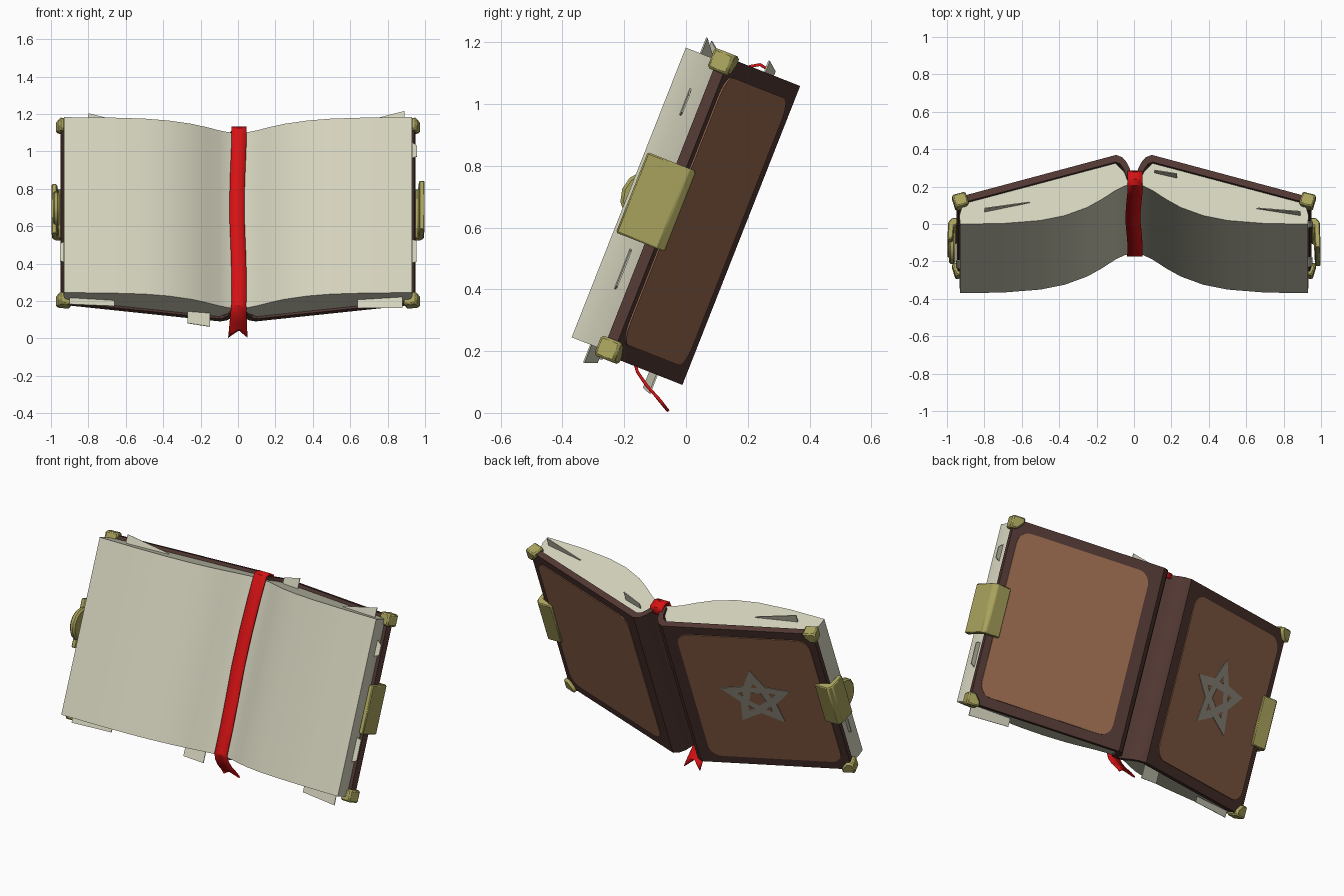
import bpy, bmesh, math
from mathutils import Vector

if "Cube" in bpy.data.objects:
    bpy.data.objects.remove(bpy.data.objects["Cube"])

TILT = math.radians(21.5)
CO, SI = math.cos(TILT), math.sin(TILT)


def material(name, rgb):
    m = bpy.data.materials.new(name)
    m.diffuse_color = (*rgb, 1)
    m.use_nodes = True
    m.node_tree.nodes["Principled BSDF"].inputs["Base Color"].default_value = m.diffuse_color
    return m


PAPER = material("paper", (0.66, 0.65, 0.51))
DARK = material("dark_leather", (0.085, 0.040, 0.033))
TAN = material("tan_leather", (0.32, 0.145, 0.078))
BRASS = material("brass", (0.40, 0.37, 0.11))
RED = material("red_ribbon", (0.68, 0.006, 0.007))
GREY = material("grey_emblem", (0.36, 0.34, 0.27))


def W(x, d, v):
    """Book space (across, depth backwards, up the page) to tilted world space."""
    return Vector((x, d * CO + v * SI, v * CO - d * SI))


def add_mesh(name, verts, faces, mat):
    bm = bmesh.new()
    vs = [bm.verts.new(p) for p in verts]
    for f in faces:
        bm.faces.new([vs[i] for i in f])
    bmesh.ops.recalc_face_normals(bm, faces=bm.faces)
    me = bpy.data.meshes.new(name)
    bm.to_mesh(me)
    bm.free()
    me.materials.append(mat)
    ob = bpy.data.objects.new(name, me)
    bpy.context.collection.objects.link(ob)
    return ob


def solid(name, a, b, mat, bevel=0):
    """Closed solid between two matching rings of points."""
    n = len(a)
    faces = [list(range(n)), list(range(2 * n - 1, n - 1, -1))]
    faces += [[i, (i + 1) % n, n + (i + 1) % n, n + i] for i in range(n)]
    ob = add_mesh(name, a + b, faces, mat)
    if bevel:
        mod = ob.modifiers.new("bevel", 'BEVEL')
        mod.width, mod.segments = bevel, 1
    return ob


def profile(name, s, pts, v0, v1, mat, bevel=0):
    """Cross-section in (x, depth), run along the page height."""
    return solid(name, [W(s * x, d, v0) for x, d in pts],
                 [W(s * x, d, v1) for x, d in pts], mat, bevel)


# Cover board plane: hinge at S, fore edge at E
S, E = Vector((0.095, -0.044)), Vector((0.95, -0.29))
L = (E - S).length
T = (E - S) / L
N = Vector((-T.y, T.x))


def on_cover(name, s, pts, h0, h1, mat, bevel=0):
    """Outline in (distance from hinge, height), raised off the cover's back."""
    def ring(h):
        return [W(s * (S + T * a + N * h).x, (S + T * a + N * h).y, v) for a, v in pts]
    return solid(name, ring(h0), ring(h1), mat, bevel)


def rounded(a0, a1, v0, v1, r):
    out = []
    for k, (a, v) in enumerate([(a1 - r, v1 - r), (a0 + r, v1 - r),
                                (a0 + r, v0 + r), (a1 - r, v0 + r)]):
        for j in range(6):
            t = math.pi / 2 * (k + j / 5)
            out.append((a + r * math.cos(t), v + r * math.sin(t)))
    return out


COVER = [(0, -.172), (.012, -.165), (.022, -.125), (.038, -.088), (.062, -.058), (.095, -.044),
         (.95, -.29), (.94, -.325), (.1, -.085), (.075, -.095), (.055, -.125),
         (.035, -.185), (0, -.195)]
PAGES = [(0, -.198), (.05, -.215), (.1, -.241), (.17, -.29), (.25, -.338), (.37, -.385),
         (.5, -.413), (.7, -.43), (.93, -.434), (.933, -.385), (.915, -.312),
         (.1, -.083), (.055, -.13), (.03, -.19)]

for s, side in ((-1, "left"), (1, "right")):
    # leather cover with folded spine, page block and tan panel
    profile("cover_" + side, s, COVER, 0.08, 1.12, DARK)
    profile("pages_" + side, s, PAGES, 0.092, 1.1, PAPER)
    on_cover("cover_panel_" + side, s, rounded(.07, L - .04, .135, 1.065, .07), -.002, .005, TAN)
    # brass corner caps
    for up, end in ((1, "top"), (-1, "bottom")):
        pts = [(L + .02, .535), (L - .055, .535), (L - .055, .505), (L - .02, .465), (L + .02, .465)]
        on_cover(f"corner_cap_{end}_{side}", s, [(a, .6 + up * v) for a, v in pts],
                 -.055, .018, BRASS, .008)
    # clasp plate wrapped around the fore edge
    tip = -.425 if s > 0 else -.375
    clasp = [(.885, -.256), (.975, -.256), (.993, -.28), (.998, tip),
             (.968, tip), (.962, -.3), (.885, -.272)]
    profile("clasp_" + side, s, clasp, .46, .74, BRASS, .005)

# round clasp button on the left
disc = [(math.cos(i * math.pi / 7) * .095, math.sin(i * math.pi / 7) * .095) for i in range(14)]
solid("clasp_button", [W(-.955, -.363 + p, .6 + q) for p, q in disc],
      [W(-.99, -.363 + p, .6 + q) for p, q in disc], BRASS, .01)

# star emblem on the left cover, with cut-out shapes
CA, CV = .45, .6


def polar(r, deg, ca=CA, cv=CV):
    t = math.radians(deg)
    return (ca + r * math.cos(t), cv + r * math.sin(t))


star = [polar(.215 if i % 2 == 0 else .11, 90 + 36 * i) for i in range(10)]
on_cover("star_emblem", -1, star, .004, .008, GREY)
on_cover("star_hole_centre", -1, [polar(.052, -90 + 72 * i) for i in range(5)], .007, .0095, TAN)
for i in range(5):
    c = polar(.095, 90 + 72 * i)
    hole = [polar(.022, 90 + 72 * i + 120 * k, *c) for k in range(3)]
    on_cover(f"star_hole_{i}", -1, hole, .007, .0095, TAN)

# loose sheets: (x, depth, free end, root) at each of the two sides
SHEETS = [
    (-.80, -.365, 1.15, 1.05, -.55, -.31, 1.105, 1.05),
    (.11, -.14, 1.135, 1.05, .23, -.17, 1.16, 1.05),
    (.65, -.345, 1.105, 1.05, .89, -.385, 1.155, 1.05),
    (-.90, -.36, .055, .15, -.66, -.32, .06, .15),
    (-.27, -.16, .025, .15, -.15, -.135, .015, .15),
    (.64, -.33, .045, .15, .88, -.37, .03, .15),
    (.88, -.38, .87, 1.02, .958, -.37, .9, .96),
    (.88, -.37, .27, .44, .955, -.36, .3, .42),
    (-.88, -.38, .27, .43, -.952, -.37, .3, .4),
]
for i, (x0, d0, a0, b0, x1, d1, a1, b1) in enumerate(SHEETS):
    quad = [(x0, d0, a0), (x1, d1, a1), (x1, d1, b1), (x0, d0, b0)]
    solid(f"loose_sheet_{i}", [W(*p) for p in quad],
          [W(x, d + .005, v) for x, d, v in quad], PAPER)

# bookmark ribbon down the gutter, forked at the tail
PATH = [(-.13, 1.1), (-.15, 1.13), (-.19, 1.137), (-.218, 1.12), (-.226, 1.0), (-.226, .8),
        (-.226, .6), (-.226, .4), (-.226, .25), (-.222, .1), (-.195, .066), (-.15, .035),
        (-.095, .008), (-.055, -.016)]
verts, faces = [], []
for i, (d, v) in enumerate(PATH):
    last = i == len(PATH) - 1
    w = .04 + (.012 * max(0, i - 9) / 4)
    wave = .006 * math.sin(v * 7)
    for k in (-1, 0, 1):
        dd, vv = (-.105, .012) if last and k == 0 else (d, v)
        verts.append(W(wave + k * w, dd, vv))
    if i:
        for k in (0, 1):
            j = 3 * i + k
            faces.append([j - 3, j - 2, j + 1, j])
ribbon = add_mesh("bookmark_ribbon", verts, faces, RED)
mod = ribbon.modifiers.new("thickness", 'SOLIDIFY')
mod.thickness, mod.offset = .01, 0

# smooth the curved parts, keep edges sharp
for ob in bpy.context.collection.objects:
    ob.select_set(True)
bpy.context.view_layer.objects.active = ribbon
bpy.ops.object.shade_smooth_by_angle(angle=math.radians(32))
